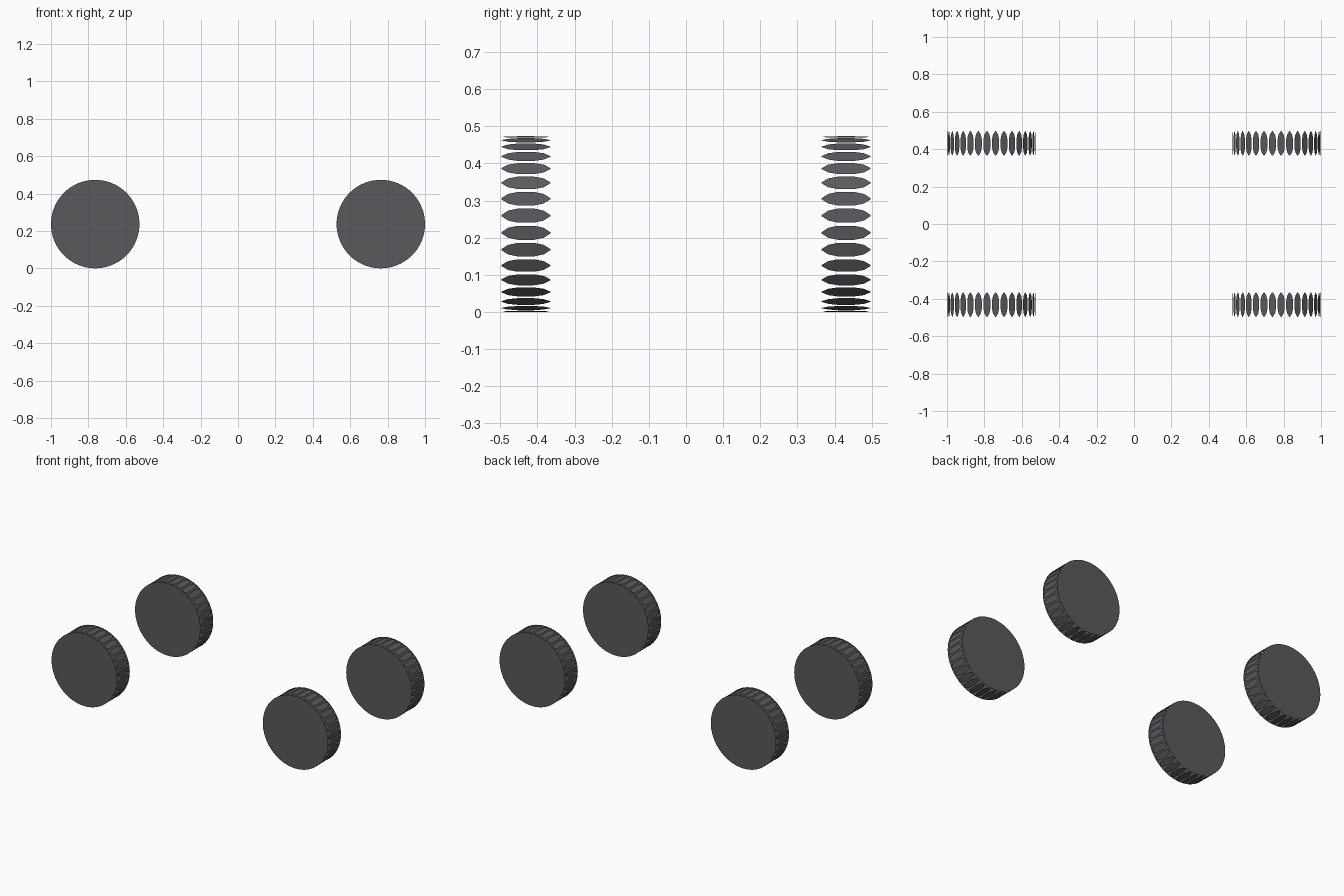
import bpy, bmesh, math

if "Cube" in bpy.data.objects:
    bpy.data.objects.remove(bpy.data.objects["Cube"])

R = 0.2365           # wheel radius
CX, CY = 0.7635, 0.431
HW = 0.066           # half width
N = 32               # tread pads per wheel

rubber = bpy.data.materials.new("dark_rubber")
rubber.diffuse_color = (0.10, 0.10, 0.11, 1)
rubber.use_nodes = True
rubber.node_tree.nodes["Principled BSDF"].inputs["Base Color"].default_value = rubber.diffuse_color

# Half outline of one lens-shaped tread pad: (across the tread, half height)
HALF = [(-HW, 0.0015), (-0.048, 0.0135), (-0.022, 0.019),
        (0.022, 0.019), (0.048, 0.0135), (HW, 0.0015)]
OUTLINE = HALF + [(y, -h) for y, h in reversed(HALF)]


def wheel(name, cx, cy):
    bm = bmesh.new()
    # flat side discs
    for s in (-1, 1):
        ring = [bm.verts.new((R * math.cos(2 * math.pi * i / 64), s * HW,
                              R * math.sin(2 * math.pi * i / 64))) for i in range(64)]
        bm.faces.new(ring if s < 0 else ring[::-1])
    # separate tread pads, with open slits between them
    for k in range(N):
        a = 2 * math.pi * (k + 0.5) / N
        c, s = math.cos(a), math.sin(a)
        r = R * 0.998
        pad = [bm.verts.new((r * c - h * s, y, r * s + h * c)) for y, h in OUTLINE]
        f = bm.faces.new(pad)
        f.normal_update()
        if f.normal.x * c + f.normal.z * s < 0:
            f.normal_flip()
    me = bpy.data.meshes.new(name)
    bm.to_mesh(me)
    bm.free()
    me.materials.append(rubber)
    ob = bpy.data.objects.new(name, me)
    ob.location = (cx, cy, R)
    bpy.context.collection.objects.link(ob)


for side, sx in (("left", -1), ("right", 1)):
    for end, sy in (("front", -1), ("back", 1)):
        wheel(f"{end}_{side}_wheel", sx * CX, sy * CY)
